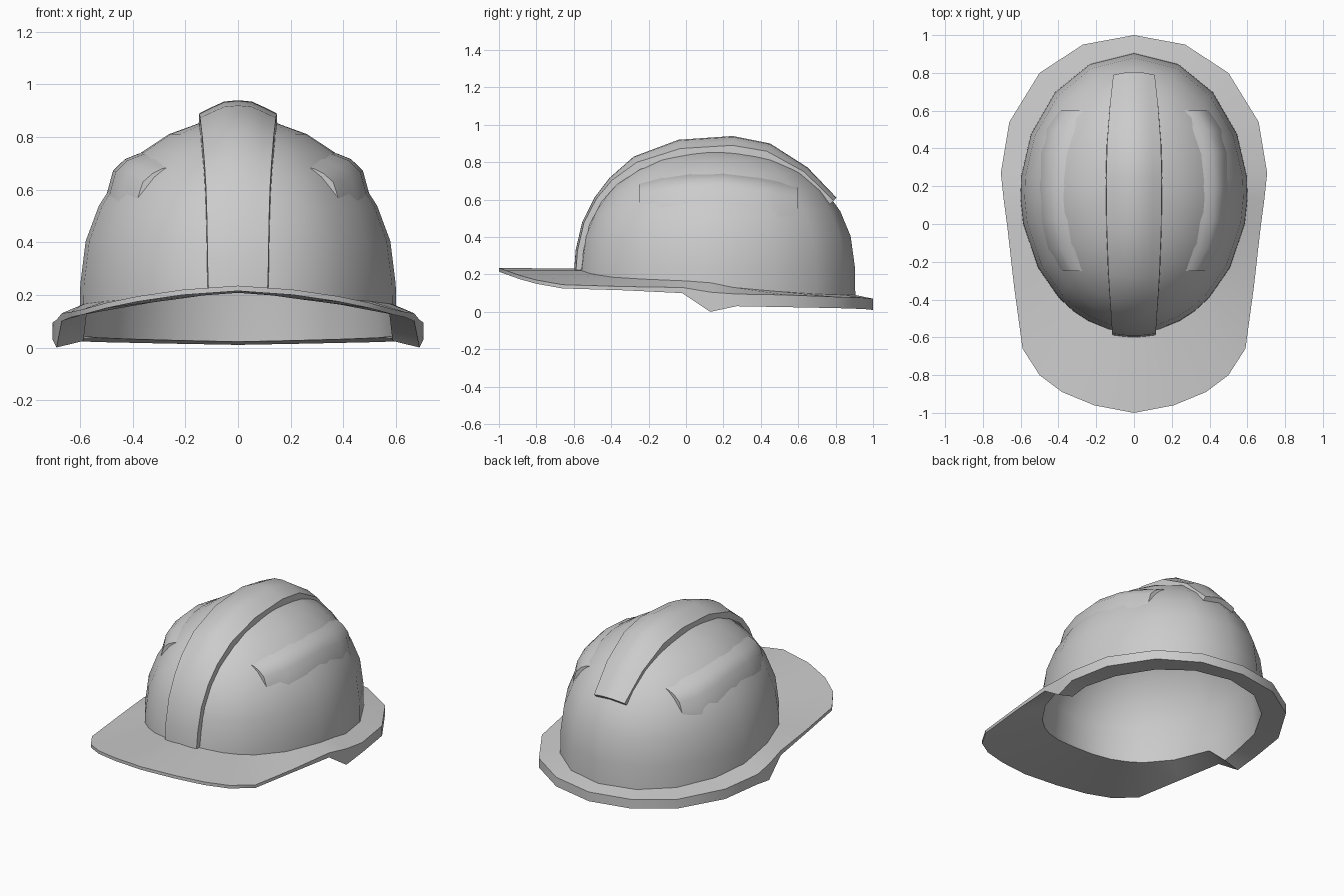
import bpy, bmesh
from math import sin, cos, atan2, sqrt, radians, pi

if "Cube" in bpy.data.objects:
    bpy.data.objects.remove(bpy.data.objects["Cube"])

CY, RX, RY = 0.165, 0.6, 0.738     # dome centre and half widths
Z0, H = 0.24, 0.635                # dome spring line and height


def finish(name, bm, angle=40):
    bmesh.ops.recalc_face_normals(bm, faces=bm.faces)
    me = bpy.data.meshes.new(name)
    bm.to_mesh(me)
    bm.free()
    ob = bpy.data.objects.new(name, me)
    bpy.context.collection.objects.link(ob)
    bpy.ops.object.select_all(action='DESELECT')
    ob.select_set(True)
    bpy.context.view_layer.objects.active = ob
    bpy.ops.object.shade_smooth_by_angle(angle=radians(angle))
    return ob


def bridge(bm, rows, closed):
    for a, b in zip(rows, rows[1:]):
        n = len(a)
        for i in range(n if closed else n - 1):
            j = (i + 1) % n
            bm.faces.new((a[i], a[j], b[j], b[i]))


def dome_size(phi):
    """Half width, half depth and height of the dome at a latitude."""
    return RX * cos(phi), RY * cos(phi) ** 0.9, Z0 + H * sin(phi)


def dome_z(x, y):
    lo, hi = 0, pi / 2 - .001
    for _ in range(30):
        mid = (lo + hi) / 2
        a, b, z = dome_size(mid)
        if (x / a) ** 2 + ((y - CY) / b) ** 2 < 1:
            lo = mid
        else:
            hi = mid
    return z


# Right half of the brim edge, front to back: x, y, top z, bottom z, z at shell
edge = [(0, -1, .235, .215, .23), (.21, -.96, .22, .20, .22),
        (.38, -.89, .195, .175, .205), (.5, -.8, .17, .15, .195),
        (.59, -.66, .145, .125, .185), (.635, -.33, .135, .115, .175),
        (.67, -.02, .13, .10, .165), (.69, .13, .105, 0, .155),
        (.705, .27, .095, .03, .13), (.66, .54, .09, .025, .11),
        (.5, .8, .08, .02, .095), (.27, .95, .075, .015, .09),
        (0, 1, .07, .01, .09)]
edge += [(-x, y, a, b, c) for x, y, a, b, c in edge[-2:0:-1]]
angles = [atan2((y - CY) / RY, x / RX) for x, y, *_ in edge]

# Shell and brim: one skin from the outer crown, round the brim lip, to the inner crown
bm = bmesh.new()


def ring(fn):
    return [bm.verts.new(fn(e, a)) for e, a in zip(edge, angles)]


def dome_ring(phi, s, drop):
    rx, ry, z = dome_size(phi)
    return ring(lambda e, a: (rx * s * cos(a), CY + ry * s * sin(a), z - drop))


def shell_foot(s, height):
    return ring(lambda e, a: (RX * s * cos(a), CY + RY * s * sin(a), height(e)))


def under(e):
    # the rear rim is boxed in down to its lip, the peak stays thin
    return e[3] + .012 if e[1] > 0.2 else .025 if e[1] > .1 else e[4] - .022


steps = [radians(d) for d in (78, 64, 52, 40, 28, 15, 0)]
rows = [dome_ring(p, 1, 0) for p in steps]
rows.append(shell_foot(1.003, lambda e: e[4]))
rows.append(ring(lambda e, a: e[:3]))
rows.append(ring(lambda e, a: (e[0], e[1], e[3])))
rows.append(shell_foot(.98, under))
rows += [dome_ring(p, .965, .02) for p in reversed(steps)]
bridge(bm, rows, True)
for row, z in ((rows[0], Z0 + H), (rows[-1], Z0 + H - .02)):
    top = bm.verts.new((0, CY, z))
    for i in range(len(row)):
        bm.faces.new((row[i], row[(i + 1) % len(row)], top))
finish("shell_and_brim", bm)

# Centre ridge: y, z, half width along the crown line, depth of the side edges
path = [(-.598, .225, .115, .01), (-.590, .33, .118, .01), (-.555, .48, .12, .01),
        (-.49, .61, .124, .012), (-.41, .715, .13, .018), (-.28, .83, .138, .035),
        (-.04, .92, .147, .048), (.25, .94, .15, .05), (.45, .90, .145, .045),
        (.65, .772, .13, .03), (.805, .61, .112, .022)]
bm = bmesh.new()
rows = []
for i, (y, z, w, d) in enumerate(path):
    p, q = path[max(i - 1, 0)], path[min(i + 1, len(path) - 1)]
    ty, tz = q[0] - p[0], q[1] - p[1]
    n = sqrt(ty * ty + tz * tz)
    ny, nz = -tz / n, ty / n
    half = [(w, d * 1.4 + .028), (w * .98, d), (w * .68, d * .55), (w * .35, d * .1)]
    sec = half + [(0, 0)] + [(-x, k) for x, k in reversed(half)]
    rows.append([bm.verts.new((x, y - ny * k, z - nz * k)) for x, k in sec])
bridge(bm, rows, False)
bm.faces.new(rows[0])
bm.faces.new(rows[-1])
finish("centre_ridge", bm)

# Side ridges: crest x, y and height over the dome, mirrored
crest = [(.325, -.25, .5), (.385, -.13, .9), (.42, .02, 1), (.43, .2, 1),
         (.42, .38, 1), (.39, .5, .9), (.335, .6, .6)]
section = [(.075, -.02), (.045, .045), (0, .034), (-.045, .008), (-.10, -.018)]
for side, name in ((1, "side_ridge_right"), (-1, "side_ridge_left")):
    bm = bmesh.new()
    rows = []
    for x, y, h in crest:
        row = []
        for dx, dz in section:
            px = x + dx * (.6 + .4 * h)
            z = dome_z(px, y) + (dz * h if dz > 0 else dz)
            row.append(bm.verts.new((side * px, y, z)))
        rows.append(row)
    bridge(bm, rows, False)
    bm.faces.new(rows[0])
    bm.faces.new(rows[-1])
    finish(name, bm)
